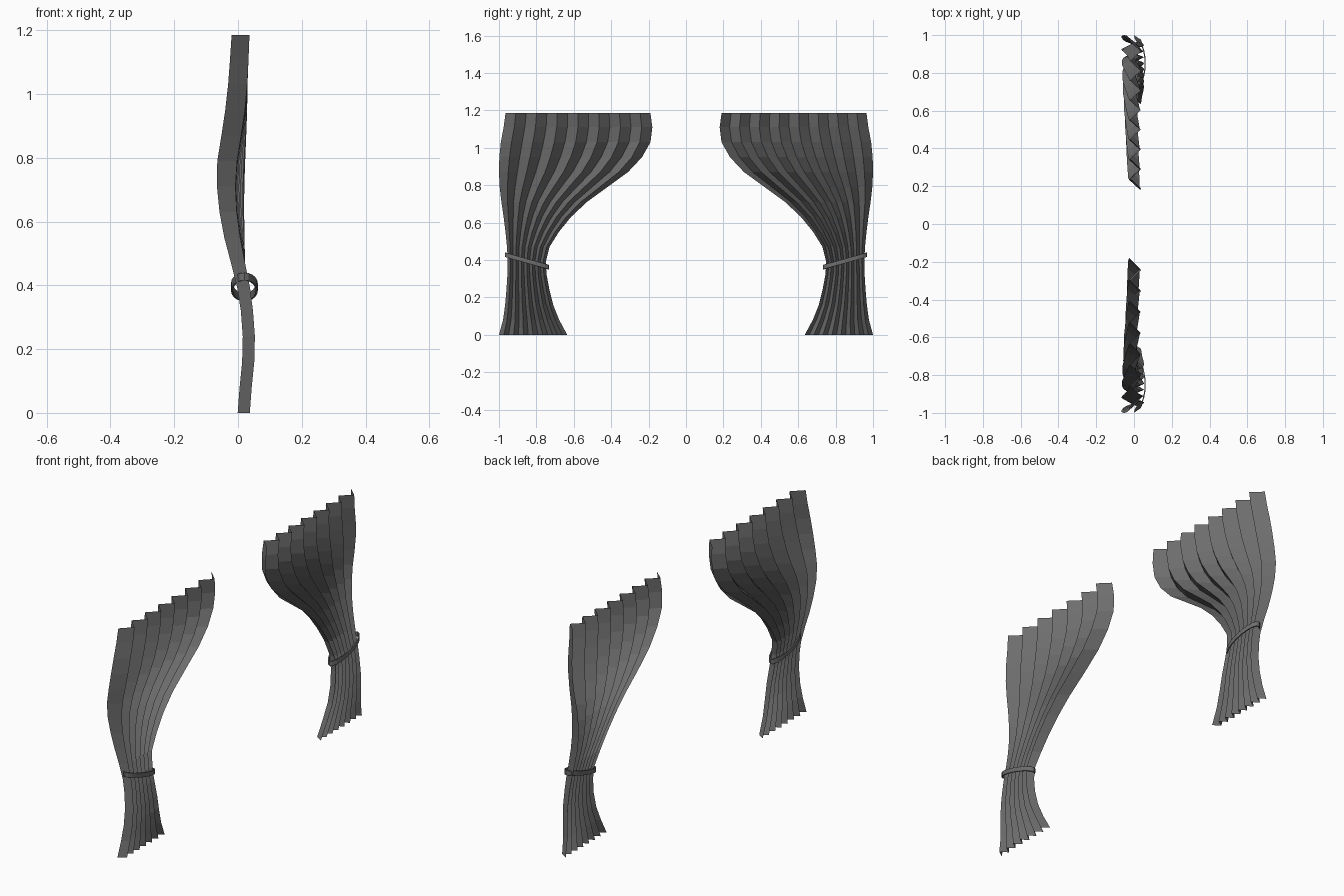
import bpy, bmesh, math

if "Cube" in bpy.data.objects:
    bpy.data.objects.remove(bpy.data.objects["Cube"])

fabric = bpy.data.materials.new("dark grey fabric")
grey = (0.155, 0.155, 0.155, 1)
fabric.diffuse_color = grey
fabric.use_nodes = True
fabric.node_tree.nodes["Principled BSDF"].inputs["Base Color"].default_value = grey

# Drape outline: height, outer edge, inner edge, mid depth, pleat half depth
ROWS = [
    (1.185, .965, .19, .008, .028), (1.11, .975, .18, .004, .029),
    (1.03, .99, .19, -.001, .03), (.95, .998, .235, -.009, .031),
    (.87, 1.0, .31, -.021, .031), (.79, .996, .42, -.034, .031),
    (.71, .987, .53, -.037, .029), (.63, .975, .615, -.031, .027),
    (.55, .965, .68, -.018, .025), (.47, .957, .73, 0, .022),
    (.39, .953, .75, .018, .02), (.32, .955, .745, .028, .019),
    (.24, .96, .73, .034, .019), (.16, .967, .71, .032, .019),
    (.08, .978, .678, .024, .019), (0, 1.0, .635, .018, .019),
]


def finish(name, bm):
    bmesh.ops.recalc_face_normals(bm, faces=bm.faces[:])
    mesh = bpy.data.meshes.new(name)
    bm.to_mesh(mesh)
    bm.free()
    mesh.materials.append(fabric)
    obj = bpy.data.objects.new(name, mesh)
    bpy.context.collection.objects.link(obj)
    return obj


def make_curtain(name, side, folds):
    """Pleated sheet gathered at the waist; side is the sign of y."""
    bm = bmesh.new()
    grid = []
    for z, outer, inner, mid, depth in ROWS:
        row = []
        for i in range(folds + 1):
            u = i / folds
            y = outer + (inner - outer) * u
            # the belly fades toward the free inner edge
            belly = min(mid, 0) * (1 - 0.75 * u * u) + max(mid, 0)
            zigzag = depth if i % 2 else -depth
            row.append(bm.verts.new((belly + zigzag, side * y, z)))
        grid.append(row)
    for a, b in zip(grid, grid[1:]):
        for i in range(folds):
            bm.faces.new((a[i], a[i + 1], b[i + 1], b[i]))
    finish(name, bm)


def make_tieback(name, side, steps=20):
    """Slanted oval band around the waist."""
    bm = bmesh.new()
    rings = []
    for dz in (-.012, .012):
        ring = []
        for i in range(steps):
            t = 2 * math.pi * i / steps
            c = math.cos(t)
            ring.append(bm.verts.new((.02 + .042 * math.sin(t),
                                      side * (.85 + .118 * c),
                                      .395 + .033 * c + dz)))
        rings.append(ring)
    low, high = rings
    for i in range(steps):
        j = (i + 1) % steps
        bm.faces.new((low[i], low[j], high[j], high[i]))
    obj = finish(name, bm)
    solid = obj.modifiers.new("thickness", 'SOLIDIFY')
    solid.thickness = .006


for label, side, folds in (("front", -1, 14), ("back", 1, 15)):
    make_curtain(label + "_curtain", side, folds)
    make_tieback(label + "_tieback", side)
